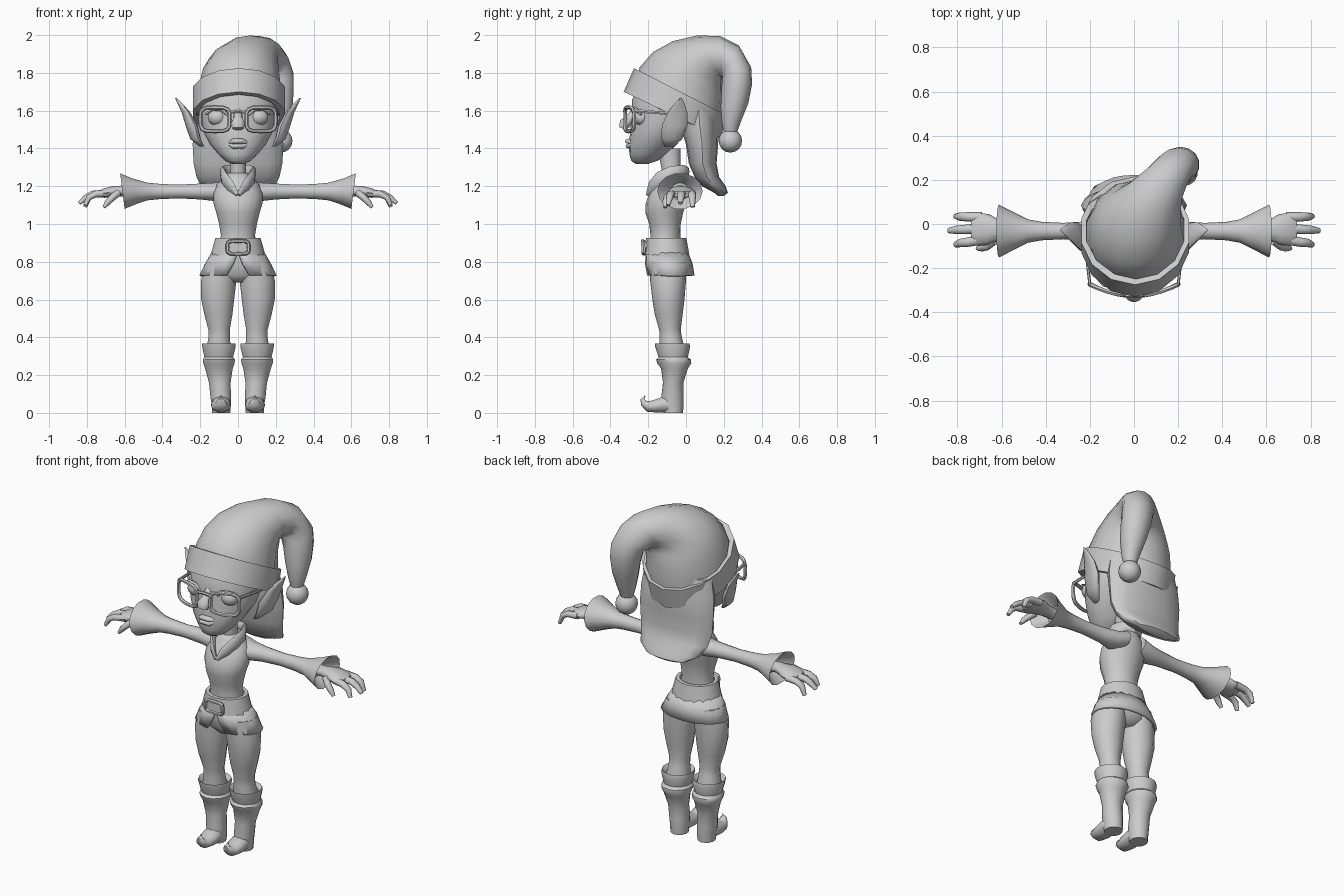
import bpy, bmesh, math
from mathutils import Vector as Vec

grey = bpy.data.materials.new("plain grey")
grey.diffuse_color = (0.6, 0.6, 0.6, 1)


def finish(name, bm, mirror=False, solid=0, angle=40):
    bmesh.ops.recalc_face_normals(bm, faces=bm.faces)
    me = bpy.data.meshes.new(name)
    bm.to_mesh(me)
    bm.free()
    me.materials.append(grey)
    ob = bpy.data.objects.new(name, me)
    bpy.context.collection.objects.link(ob)
    bpy.ops.object.select_all(action='DESELECT')
    bpy.context.view_layer.objects.active = ob
    ob.select_set(True)
    bpy.ops.object.shade_smooth_by_angle(angle=math.radians(angle))
    if solid:
        ob.modifiers.new("thickness", 'SOLIDIFY').thickness = solid
    if mirror:
        ob.modifiers.new("mirror", 'MIRROR').use_clip = False
    return ob


def ring(c, u, v, n=14, gap=0.0):
    """Ellipse of points; a gap leaves it open around the u direction."""
    c, u, v = Vec(c), Vec(u), Vec(v)
    span = 2 * math.pi - 2 * gap
    d = n - 1 if gap else n
    return [c + u * math.cos(gap + span * i / d) + v * math.sin(gap + span * i / d)
            for i in range(n)]


def loft(name, rings, wrap=False, cap=True, gap=False, **kw):
    bm = bmesh.new()
    rows = [[bm.verts.new(p) for p in r] for r in rings]
    n = len(rows[0])
    pairs = list(zip(rows, rows[1:])) + ([(rows[-1], rows[0])] if wrap else [])
    for a, b in pairs:
        for i in range(n - 1 if gap else n):
            j = (i + 1) % n
            bm.faces.new((a[i], a[j], b[j], b[i]))
    if cap and not wrap:
        bm.faces.new(rows[0])
        bm.faces.new(rows[-1])
    return finish(name, bm, **kw)


def box_ring(z, x0, x1, y0, y1, n=14):
    return ring(((x0 + x1) / 2, (y0 + y1) / 2, z), (0, (y0 - y1) / 2, 0), ((x1 - x0) / 2, 0, 0), n)


def stack(name, rows, n=14, **kw):
    """Rows of (z, half width, front y, back y)."""
    return loft(name, [box_ring(z, -w, w, a, b, n) for z, w, a, b in rows], **kw)


def tube(name, rows, hint=(0, 0, 1), n=8, **kw):
    """Rows of (point, half width, half height) swept along their own path."""
    P = [Vec(r[0]) for r in rows]
    rings = []
    for i, (p, w, h) in enumerate(rows):
        t = (P[min(i + 1, len(P) - 1)] - P[max(i - 1, 0)]).normalized()
        side = t.cross(Vec(hint)).normalized()
        rings.append(ring(p, side * w, side.cross(t) * h, n))
    return loft(name, rings, **kw)


def ball(name, c, r, seg=14, **kw):
    bm = bmesh.new()
    bmesh.ops.create_uvsphere(bm, u_segments=seg, v_segments=seg // 2 + 1, radius=1)
    for v in bm.verts:
        v.co = Vec((v.co.x * r[0] + c[0], v.co.y * r[1] + c[1], v.co.z * r[2] + c[2]))
    return finish(name, bm, angle=60, **kw)


# hat: rows of outer y, z, inner y, z, centre x, half width
def tilted(y0, z0, y1, z1, x, w, n=14):
    return ring((x, (y0 + y1) / 2, (z0 + z1) / 2), (0, (y0 - y1) / 2, (z0 - z1) / 2), (w, 0, 0), n)


hat = [(-.27, 1.74, .19, 1.53, .01, .23), (-.245, 1.83, .2, 1.61, .01, .22),
       (-.175, 1.91, .2, 1.69, .015, .205), (-.07, 1.968, .195, 1.74, .03, .185),
       (.06, 1.998, .19, 1.765, .06, .16), (.18, 1.995, .19, 1.775, .11, .135),
       (.28, 1.945, .19, 1.775, .16, .11), (.345, 1.83, .19, 1.76, .2, .095),
       (.35, 1.74, .188, 1.70, .212, .085), (.33, 1.64, .183, 1.62, .22, .072),
       (.29, 1.54, .19, 1.53, .225, .05), (.265, 1.47, .205, 1.47, .225, .03)]
loft("hat", [tilted(*r) for r in hat], angle=60)
brim = [(-.33, 1.70, .185, 1.455, .005, .25), (-.275, 1.825, .215, 1.575, .005, .25),
        (-.245, 1.81, .185, 1.58, .005, .225), (-.295, 1.685, .155, 1.465, .005, .22)]
loft("hat_brim", [tilted(*r) for r in brim], wrap=True)
ball("hat_pompom", (.228, .235, 1.44), (.062, .062, .062))

# head
stack("head", [(1.318, .03, -.265, -.2), (1.335, .07, -.29, -.15), (1.37, .105, -.3, -.1),
               (1.42, .147, -.302, -.05), (1.5, .19, -.295, .02), (1.58, .203, -.285, .08),
               (1.66, .21, -.285, .1), (1.74, .2, -.24, .12)], n=20, angle=60)
tube("nose", [((0, -.27, 1.6), .018, .02), ((0, -.295, 1.56), .025, .025),
              ((0, -.325, 1.53), .04, .032), ((0, -.335, 1.505), .03, .02)], (0, 1, 0), 10, angle=60)
for nm, z, y in (("upper_lip", 1.438, -.303), ("lower_lip", 1.412, -.3)):
    tube(nm, [((-.06, y + .03, 1.428), .004, .004), ((-.025, y, z), .022, .014),
              ((.025, y, z), .022, .014), ((.06, y + .03, 1.428), .004, .004)], angle=60)
ball("eye", (.11, -.235, 1.565), (.052, .045, .045), mirror=True)
tube("eyelid", [((.05, -.268, 1.57), .008, .006), ((.085, -.282, 1.607), .014, .01),
                ((.135, -.27, 1.61), .014, .01), ((.17, -.238, 1.58), .008, .006)],
     mirror=True, angle=60)

# pointed ear: thin oval sections leaning outward to the tip
ear = [((.19, -.09, 1.41), .025, .012), ((.225, -.075, 1.45), .055, .025),
       ((.245, -.06, 1.52), .068, .028), ((.275, -.045, 1.59), .052, .02),
       ((.305, -.035, 1.635), .028, .012), ((.33, -.027, 1.668), .004, .004)]
loft("ear", [ring(c, (.25 * a, a, 0), (b, -.25 * b, 0), 10) for c, a, b in ear],
     mirror=True, angle=60)

# glasses: rounded rectangular frames with a bridge and temples
frame = []
for i in range(24):
    a = 2 * math.pi * i / 24
    c, s = math.cos(a), math.sin(a)
    k = (c ** 4 + s ** 4) ** -.25
    x = .122 + c * k * .078
    p = Vec((x, -.325 + 1.3 * x * x, 1.553 + s * k * .065 * (1 if s > 0 else .95)))
    frame.append(ring(p, Vec((c, 0, s)) * .011, (0, .011, 0), 6))
loft("glasses_frame", frame, wrap=True, mirror=True)
tube("glasses_bridge", [((-.05, -.322, 1.59), .009, .009), ((0, -.325, 1.597), .009, .009),
                        ((.05, -.322, 1.59), .009, .009)], n=6)
tube("glasses_temple", [((.2, -.275, 1.6), .007, .011), ((.215, -.15, 1.59), .006, .009),
                        ((.215, -.06, 1.58), .006, .009)], n=6, mirror=True)

# long hair falling behind, flicked outward at the hem
stack("hair", [(1.64, .215, -.02, .15), (1.52, .235, -.03, .175), (1.42, .24, .0, .17),
               (1.32, .235, .015, .162), (1.25, .22, .045, .175), (1.2, .195, .085, .21),
               (1.165, .13, .15, .222), (1.148, .07, .17, .2)], n=16, angle=50)

# neck, torso and turned-out collar
stack("neck", [(1.2, .05, -.13, -.02), (1.27, .042, -.125, -.03), (1.4, .045, -.15, -.03)], 12)
stack("torso", [(.9, .1, -.19, -.03), (.94, .09, -.188, -.03), (1.0, .1, -.195, -.028),
                (1.06, .115, -.215, -.015), (1.11, .13, -.213, 0), (1.16, .13, -.195, .01),
                (1.21, .112, -.165, .012), (1.245, .075, -.14, .005), (1.27, .05, -.125, -.01)],
      16, angle=60)
tube("collar", [((-.005, .005, 1.275), .014, .03), ((.05, -.01, 1.28), .014, .033),
                ((.08, -.07, 1.268), .016, .04), ((.072, -.135, 1.24), .016, .04),
                ((.04, -.18, 1.2), .014, .032), ((.004, -.205, 1.155), .008, .01)],
     mirror=True, angle=60)

# belt, buckle and split skirt
stack("belt", [(.835, .145, -.222, .018), (.925, .12, -.212, .002), (.925, .1, -.19, -.02),
               (.835, .12, -.2, -.01)], 16, wrap=True)
buckle = []
for i in range(20):
    a = 2 * math.pi * i / 20
    c, s = math.cos(a), math.sin(a)
    k = (c ** 6 + s ** 6) ** (-1 / 6)
    buckle.append(ring((c * k * .056, -.226 + .06 * s * k * -.04, .876 + s * k * .034),
                       Vec((c, 0, s)) * .01, (0, .012, 0), 6))
loft("buckle_frame", buckle, wrap=True)
tube("buckle_plate", [((0, -.205, .876), .055, .033), ((0, -.226, .876), .055, .033)], n=12)
skirt = [(.85, .14, -.213, .012, .02), (.79, .175, -.218, .035, .14), (.728, .207, -.212, .045, .3)]
loft("skirt", [ring((0, (f + b) / 2, z), (0, (f - b) / 2, 0), (w, 0, 0), 21, g)
               for z, w, f, b, g in skirt], gap=True, cap=False, solid=.014)
stack("hips", [(.69, .06, -.15, -.03), (.73, .15, -.185, .0), (.8, .15, -.195, .01),
               (.88, .11, -.19, -.02)], 16, angle=60)

# legs and boots
legs = [(.8, .01, .17, -.19, .005), (.7, .006, .198, -.19, .0), (.6, .018, .197, -.178, -.008),
        (.52, .028, .18, -.165, -.018), (.44, .042, .158, -.142, -.028), (.4, .042, .158, -.14, -.022),
        (.33, .035, .17, -.14, -.005)]
loft("leg", [box_ring(*r) for r in legs], mirror=True, angle=60)
boots = [(.345, .035, .17, -.14, .0), (.368, .012, .192, -.165, .018), (.35, .01, .192, -.163, .022),
         (.295, .024, .18, -.145, .01), (.282, .014, .188, -.158, .026), (.262, .016, .186, -.152, .028),
         (.235, .026, .176, -.132, .01), (.16, .038, .155, -.122, -.014),
         (.09, .036, .148, -.13, -.013), (.05, .036, .142, -.13, -.012), (0, .04, .138, -.12, -.016)]
loft("boot", [box_ring(*r) for r in boots], mirror=True)
tube("boot_toe", [((.089, -.05, .045), .046, .045), ((.089, -.11, .045), .053, .046),
                  ((.089, -.16, .036), .053, .036), ((.089, -.2, .034), .044, .03),
                  ((.089, -.222, .05), .03, .02), ((.089, -.23, .072), .016, .012),
                  ((.089, -.218, .09), .005, .005)], (0, .3, 1), 10, mirror=True, angle=60)

# sleeves: rows of x, z, y half, z half; open flared cuff
arm = [(.05, 1.19, .07, .05), (.12, 1.17, .065, .05), (.2, 1.172, .045, .043), (.32, 1.172, .037, .037),
       (.42, 1.172, .042, .042), (.48, 1.172, .053, .048), (.55, 1.174, .088, .07),
       (.612, 1.174, .12, .096), (.6, 1.174, .105, .083), (.54, 1.172, .05, .045)]
loft("sleeve", [ring((x, -.032, z), (0, a, 0), (.012 if x > .54 else 0, 0, b), 14)
                for x, z, a, b in arm], mirror=True)

# hands: palm, three fingers and a thumb
tube("palm", [((.52, -.03, 1.172), .038, .03), ((.6, -.03, 1.175), .04, .03),
              ((.66, -.025, 1.172), .07, .03), ((.71, -.025, 1.163), .075, .026),
              ((.735, -.025, 1.158), .06, .018)], n=10, mirror=True, angle=60)
for nm, y0, y1, x1, z1 in (("little_finger", .03, .035, .81, 1.09), ("middle_finger", -.02, -.03, .84, 1.11),
                           ("index_finger", -.07, -.095, .81, 1.10)):
    xm = .7 + (x1 - .7) * .5
    tube(nm, [((.69, y0, 1.163), .024, .02), ((xm, (y0 + y1) / 2, 1.158), .021, .018),
              ((xm + .035, (y0 + y1 * 2) / 3, 1.14), .019, .016), ((x1, y1, z1), .012, .01)],
         mirror=True, angle=60)
tube("thumb", [((.635, -.075, 1.165), .02, .022), ((.665, -.1, 1.14), .018, .02),
               ((.69, -.108, 1.115), .016, .017), ((.71, -.11, 1.088), .009, .01)],
     (0, 1, 0), mirror=True, angle=60)
